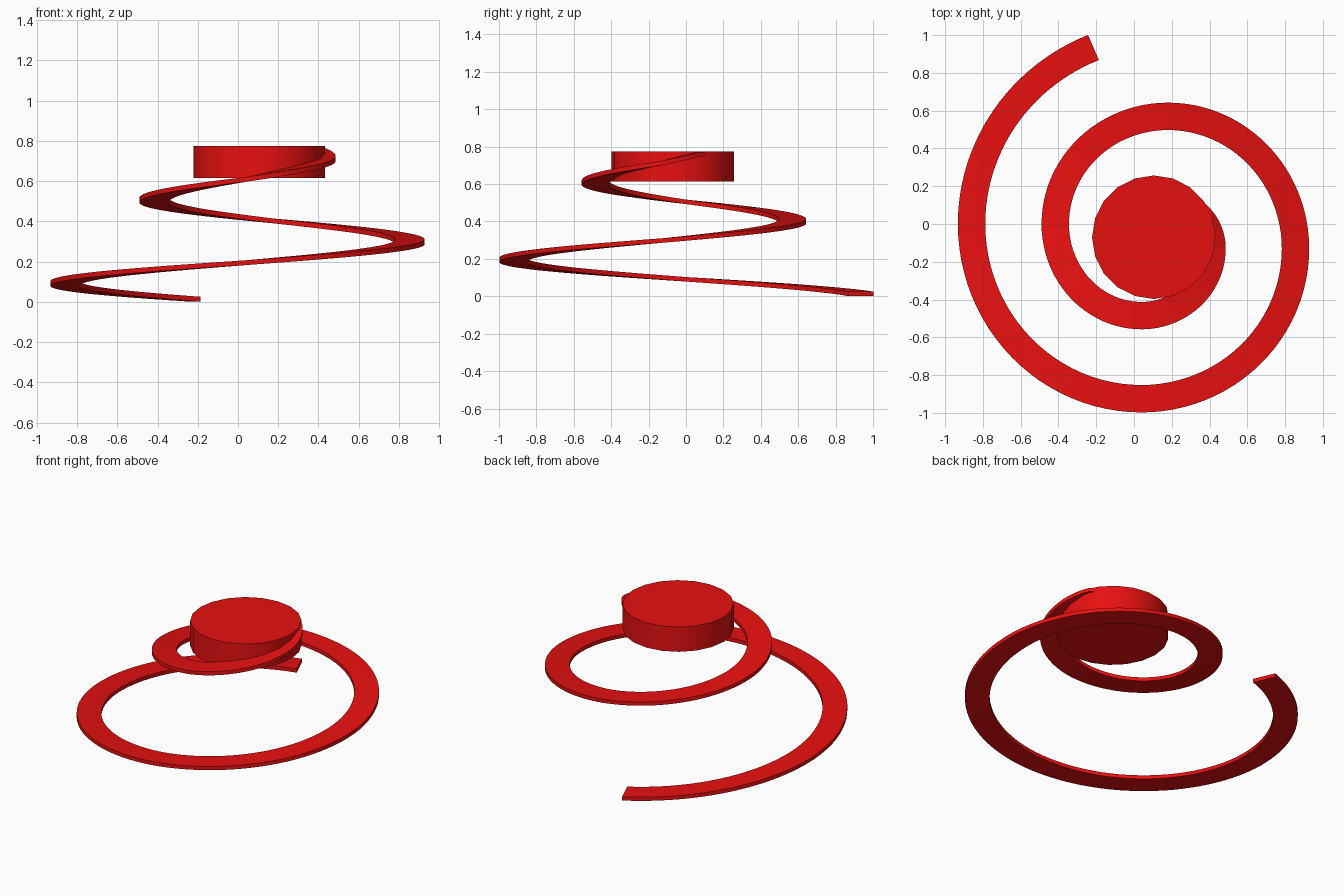
import bpy, bmesh, math
from mathutils import Vector

if "Cube" in bpy.data.objects:
    bpy.data.objects.remove(bpy.data.objects["Cube"])

red = bpy.data.materials.new("red")
red.diffuse_color = (0.8, 0.005, 0.005, 1)
red.use_nodes = True
red.node_tree.nodes["Principled BSDF"].inputs["Base Color"].default_value = red.diffuse_color


def finish(name, bm):
    bmesh.ops.recalc_face_normals(bm, faces=bm.faces)
    mesh = bpy.data.meshes.new(name)
    bm.to_mesh(mesh)
    bm.free()
    obj = bpy.data.objects.new(name, mesh)
    mesh.materials.append(red)
    bpy.context.collection.objects.link(obj)
    bpy.ops.object.select_all(action='DESELECT')
    obj.select_set(True)
    bpy.context.view_layer.objects.active = obj
    bpy.ops.object.shade_smooth_by_angle(angle=math.radians(35))
    return obj


# Spiral path: quarter arcs around four centres (cx, cy, rx, ry, start, end)
arcs = [
    (0.18, 0.00, 1.040, 1.010, 112.3, 180),
    (0.04, 0.00, 0.900, 0.925, 180, 270),
    (0.04, -0.13, 0.815, 0.795, 270, 360),
    (0.18, -0.13, 0.675, 0.700, 360, 450),
    (0.18, 0.00, 0.597, 0.570, 450, 540),
    (0.04, 0.00, 0.457, 0.485, 540, 630),
    (0.04, -0.13, 0.373, 0.355, 630, 720),
    (0.18, -0.13, 0.233, 0.238, 720, 780),
]
WIDTH, THICK, Z0, RISE = 0.145, 0.024, 0.013, 0.1035
path = []
for cx, cy, rx, ry, a0, a1 in arcs:
    n = 24
    for i in range(n + (a1 == 780)):
        deg = a0 + (a1 - a0) * i / n
        a = math.radians(deg)
        z = min(Z0 + RISE * (deg - 112.3) / 90, 0.759)
        path.append(Vector((cx + rx * math.cos(a), cy + ry * math.sin(a), z)))

# Flat ribbon swept along the path
bm = bmesh.new()
rings = []
for i, p in enumerate(path):
    t = path[min(i + 1, len(path) - 1)] - path[max(i - 1, 0)]
    side = Vector((t.y, -t.x, 0)).normalized() * WIDTH / 2
    up = Vector((0, 0, THICK / 2))
    rings.append([bm.verts.new(p + s * side + u * up)
                  for s, u in ((1, 1), (1, -1), (-1, -1), (-1, 1))])
for a, b in zip(rings, rings[1:]):
    for k in range(4):
        bm.faces.new((a[k], a[(k + 1) % 4], b[(k + 1) % 4], b[k]))
bm.faces.new(rings[0])
bm.faces.new(rings[-1])
finish("spiral_ribbon", bm)

# Round disc at the top of the spiral
bm = bmesh.new()
bmesh.ops.create_cone(bm, cap_ends=True, segments=20, radius1=0.327,
                      radius2=0.327, depth=0.16)
bmesh.ops.translate(bm, verts=bm.verts, vec=(0.105, -0.07, 0.695))
finish("top_disc", bm)
